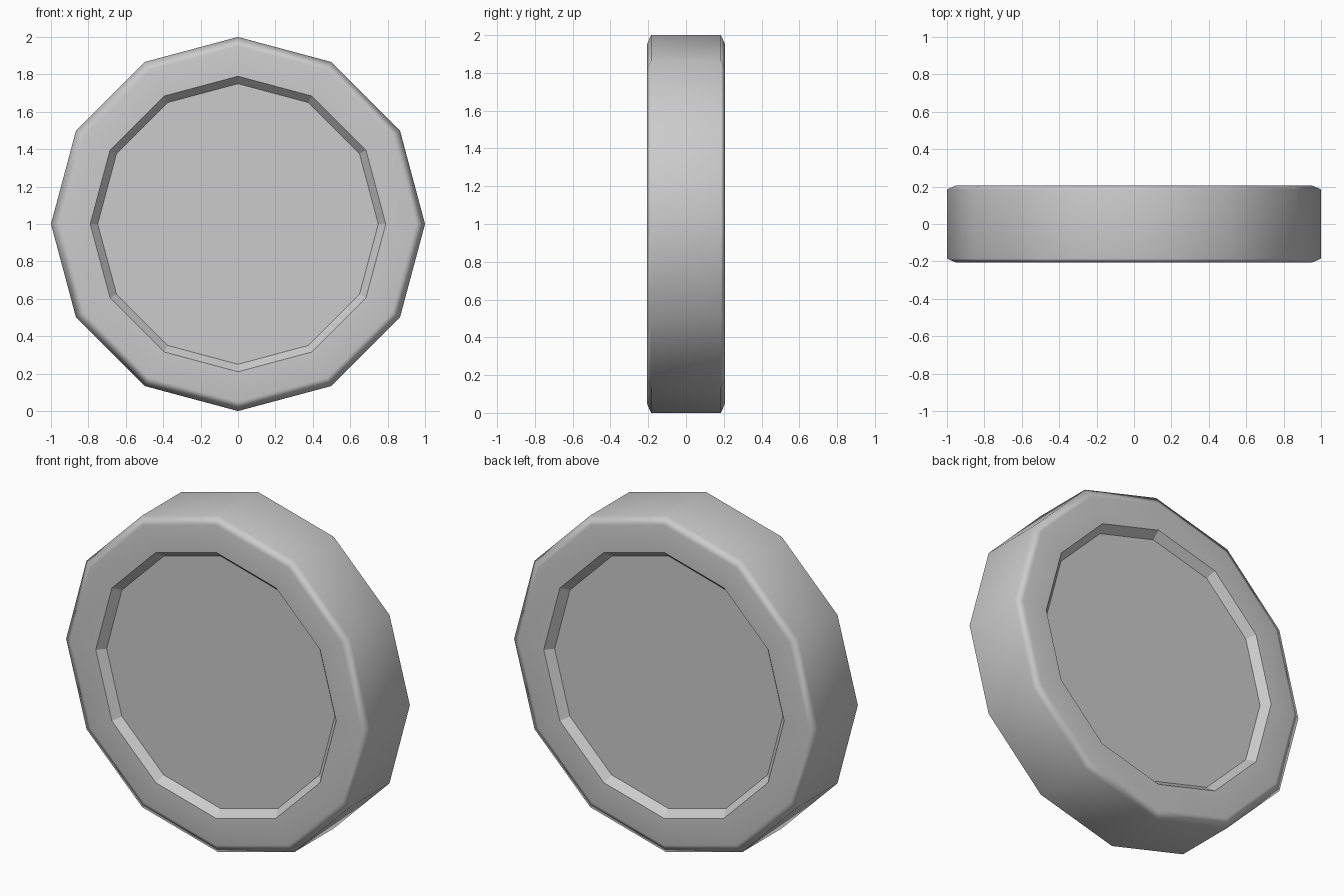
import bpy, bmesh
from math import sin, cos, pi

if "Cube" in bpy.data.objects:
    bpy.data.objects.remove(bpy.data.objects["Cube"])

SIDES = 12
# Half profile (radius, half width): rim, chamfer, recess lip, recess floor
HALF = [(0.75, 0.162), (0.79, 0.207), (0.95, 0.207), (1.0, 0.185)]
SHARP_RINGS = (0, 1, 6, 7)   # recess edges stay crisp
profile = [(r, -w) for r, w in HALF] + [(r, w) for r, w in reversed(HALF)]

bm = bmesh.new()
rings = []
for r, y in profile:
    rings.append([bm.verts.new((r * cos(2 * pi * i / SIDES), y,
                                1 + r * sin(2 * pi * i / SIDES)))
                  for i in range(SIDES)])

# Walls between neighbouring rings
for k, (a, b) in enumerate(zip(rings, rings[1:])):
    for i in range(SIDES):
        j = (i + 1) % SIDES
        f = bm.faces.new((a[i], a[j], b[j], b[i]))
        f.smooth = k not in (0, 6)   # recess walls are faceted

# Recess floors, front and back
bm.faces.new(rings[0])
bm.faces.new(rings[-1])
bmesh.ops.recalc_face_normals(bm, faces=bm.faces)

for k in SHARP_RINGS:
    ring = rings[k]
    for i in range(SIDES):
        bm.edges.get((ring[i], ring[(i + 1) % SIDES])).smooth = False

mesh = bpy.data.meshes.new("wheel")
bm.to_mesh(mesh)
bm.free()
wheel = bpy.data.objects.new("wheel", mesh)
bpy.context.collection.objects.link(wheel)

# Flat side faces with the shading gradient kept in the chamfer
mod = wheel.modifiers.new("weighted_normals", 'WEIGHTED_NORMAL')
mod.keep_sharp = True
